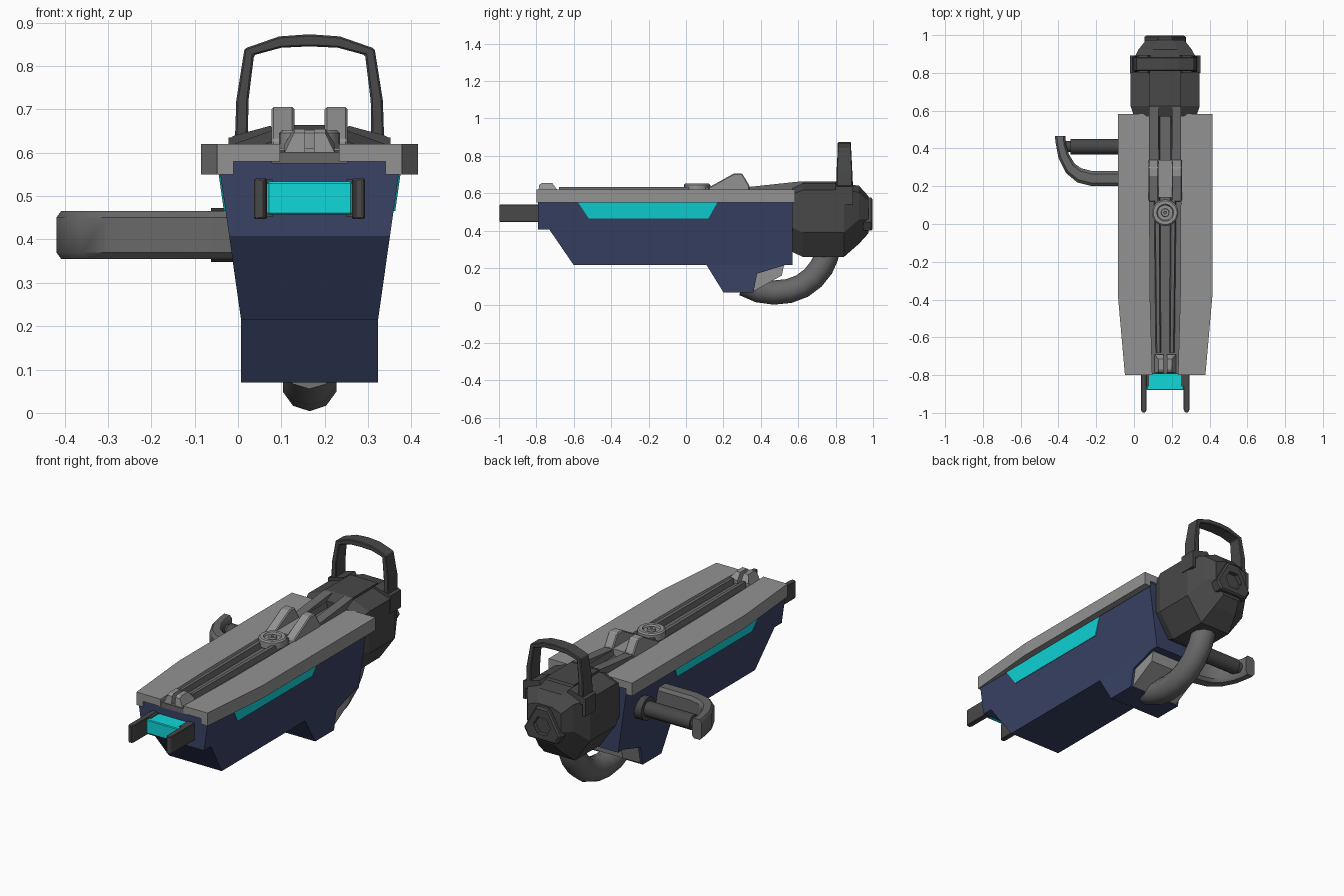
import bpy, bmesh
from math import sin, cos, pi
from mathutils import Vector

if "Cube" in bpy.data.objects:
    bpy.data.objects.remove(bpy.data.objects["Cube"])

CX = 0.165  # symmetry plane of the main body; every object is built around it


def material(name, col):
    m = bpy.data.materials.new(name)
    m.diffuse_color = (*col, 1)
    m.use_nodes = True
    m.node_tree.nodes["Principled BSDF"].inputs["Base Color"].default_value = m.diffuse_color
    return m


NAVY = material("navy", (0.04, 0.055, 0.13))
CYAN = material("cyan", (0.005, 0.68, 0.70))
DARK = material("dark_grey", (0.065, 0.065, 0.065))
MID = material("mid_grey", (0.14, 0.14, 0.14))
LIGHT = material("light_grey", (0.29, 0.29, 0.29))


def loft(name, rings, mat=None, mirror=False, bevel=0, closed=False, smooth=False):
    """Skin a list of equal-length rings; cap the ends unless closed."""
    bm = bmesh.new()
    vs = [[bm.verts.new(p) for p in r] for r in rings]
    n = len(rings[0])
    pairs = list(zip(vs, vs[1:])) + ([(vs[-1], vs[0])] if closed else [])
    for a, b in pairs:
        for i in range(n):
            j = (i + 1) % n
            bm.faces.new((a[i], a[j], b[j], b[i]))
    if not closed:
        bm.faces.new(vs[0])
        bm.faces.new(vs[-1])
    bmesh.ops.recalc_face_normals(bm, faces=bm.faces)
    me = bpy.data.meshes.new(name)
    bm.to_mesh(me)
    bm.free()
    ob = bpy.data.objects.new(name, me)
    ob.location.x = CX
    bpy.context.collection.objects.link(ob)
    if mat:
        me.materials.append(mat)
    if bevel:
        m = ob.modifiers.new("bevel", 'BEVEL')
        m.width, m.segments = bevel, 1
    if mirror:
        ob.modifiers.new("mirror", 'MIRROR')
    if smooth:
        bpy.context.view_layer.objects.active = ob
        ob.select_set(True)
        bpy.ops.object.shade_smooth_by_angle(angle=0.7)
        ob.select_set(False)
    return ob


def prism(name, axis, pts, a, b, mat=None, **kw):
    """Extrude a 2D outline along an axis from a to b."""
    put = {'X': lambda p, t: (t, p[0], p[1]), 'Y': lambda p, t: (p[0], t, p[1]),
           'Z': lambda p, t: (p[0], p[1], t)}[axis]
    return loft(name, [[put(p, t) for p in pts] for t in (a, b)], mat, **kw)


def rect(x0, x1, y0, y1):
    return [(x0, y0), (x1, y0), (x1, y1), (x0, y1)]


def circle(r, n, cx=0, cy=0):
    return [(cx + r * cos(2 * pi * i / n), cy + r * sin(2 * pi * i / n)) for i in range(n)]


def half(z):  # half width of the sloped body side
    return 0.158 + max(0, z - 0.215) * 0.142


# Body: sloped upper hull and straight lower keel
hull = [(-.79, .585), (-.79, .405), (-.73, .405), (-.60, .215), (.57, .215), (.57, .585)]
loft("upper_hull", [[(s * half(z), y, z) for y, z in hull] for s in (-1, 1)], NAVY)
keel = [(.11, .216), (.20, .07), (.36, .07), (.38, .17), (.53, .216)]
prism("lower_keel", 'X', keel, -.158, .158, NAVY)
wedge = [(.355, .072), (.37, .17), (.525, .22), (.512, .16)]
prism("keel_vent_wedge", 'X', wedge, -.145, .145, LIGHT)

# Glowing side panels
panel = [(-.58, .555), (.17, .555), (.12, .465), (-.52, .465)]
loft("side_light", [[(half(z) + d, y, z) for y, z in panel] for d in (-.01, .004)], CYAN, mirror=True)

# Top armour plates, an L section tapering towards the front
loft("top_plate", [[(i, y, .62), (o, y, .62), (o, y, .55), (o - .038, y, .55),
                    (o - .038, y, .58), (i, y, .58)]
                   for y, i, o in ((.582, .085, .25), (-.38, .08, .25), (-.80, .068, .213))],
     LIGHT, mirror=True)

# Central track and rails
prism("track_floor", 'Y', rect(-.088, .088, .575, .602), -.795, .58, MID)
loft("track_rail", [[(x0, y, .60), (x1, y, .60), (x1 - .006, y, .632), (x0 + .006, y, .632)]
                    for y, x0, x1 in ((-.68, .022, .05), (.58, .028, .064))], MID, mirror=True)
prism("track_rear_block", 'X', [(.34, .60), (.34, .634), (.62, .664), (.62, .60)], .035, .085,
      MID, mirror=True)

# Rear sight brackets, dial and front sight
bracket = [(.12, .60), (.12, .63), (.255, .705), (.30, .705), (.34, .64), (.34, .60)]
prism("rear_bracket", 'X', bracket, .035, .088, LIGHT, mirror=True, bevel=.005)
prism("bracket_bridge", 'X', rect(.14, .34, .60, .638), -.075, .075, LIGHT)
dial = [(.07, .61), (.07, .645), (.063, .652), (.045, .652), (.04, .642), (.022, .642),
        (.02, .652), (.008, .652), (.006, .644)]
loft("dial", [[(x, y + .06, z) for x, y in circle(r, 24)] for r, z in dial], LIGHT, smooth=True)
sight = [(-.79, .60), (-.785, .645), (-.77, .655), (-.715, .655), (-.69, .62), (-.69, .60)]
loft("front_sight", [[(x + (.012 if z > .63 else 0) * s, y, z) for y, z in sight]
                     for x, s in ((.01, 0), (.058, -1.8))], LIGHT, mirror=True)

# Front emitter and prongs
prism("emitter", 'Y', rect(-.098, .098, .457, .533), -.88, -.75, CYAN, bevel=.004)
prong = [(.098, -.75), (.128, -.75), (.128, -.985), (.122, -.997), (.104, -.997), (.098, -.98)]
prism("emitter_prong", 'Z', prong, .447, .54, DARK, mirror=True, bevel=.003)
prism("prong_root", 'X', rect(-.86, -.75, .452, .538), .085, .10, DARK, mirror=True)


# Rear engine housing
def housing(y, w, top, bot, k):
    sec = [(.46, top), (1, top - .035 * k), (1, bot + .13 * k), (.5, bot)]
    return [(w * x, y, z) for x, z in sec] + [(-w * x, y, z) for x, z in reversed(sec)]


loft("engine_housing", [housing(.57, .165, .63, .285, 1), housing(.625, .183, .652, .26, 1),
                        housing(.845, .183, .652, .26, 1), housing(.925, .14, .64, .33, 1),
                        housing(.975, .10, .585, .385, .6)], DARK)
prism("engine_top_ridge", 'X', [(.57, .60), (.57, .638), (.63, .664), (.84, .664), (.87, .60)],
      -.083, .083, DARK)

# Exhaust plate with hexagonal socket
tri = [(.11, .445), (.035, .577), (-.035, .577), (-.11, .445), (-.085, .4), (.085, .4)]
hexa = circle(.052, 6, 0, .478)
loft("exhaust_plate", [[(x, y, z) for x, z in p] for p, y in
                       ((tri, .94), (tri, .99), ([(x * .9, .478 + (z - .478) * .9) for x, z in tri], .998),
                        (hexa, .998), (hexa, .955))], DARK)

# Carry handle: arch swept with a rectangular section, plus its strap feet
outer = [(-.172, .63), (-.169, .72), (-.150, .84), (-.070, .868), (0, .873)]
inner = [(-.142, .63), (-.141, .72), (-.128, .825), (-.065, .842), (0, .845)]
flip = lambda pts: pts + [(-x, z) for x, z in reversed(pts[:-1])]
rings = []
for (xo, zo), (xi, zi) in zip(flip(outer), flip(inner)):
    d = .042 - .006 * (zo > .8)
    rings.append([(xo, .847 - d, zo), (xo, .847 + d, zo), (xi, .847 + d, zi), (xi, .847 - d, zi)])
loft("carry_handle", rings, DARK, bevel=.004)
strap = [(.187, .60), (.187, .632), (.172, .64), (.09, .662), (.075, .64), (.075, .60)]
prism("handle_foot", 'Y', strap, .80, .892, DARK, mirror=True)
prism("handle_side_strap", 'X', rect(.80, .892, .54, .635), .17, .187, DARK, mirror=True)


# Side grip: rod, collar and curved guard on the left
def rod(name, r, x0, x1, n, mat):
    return prism(name, 'X', circle(r, n, .41, .41), x0 - CX, x1 - CX, mat, smooth=True)


rod("grip_rod", .041, -.335, .02, 16, DARK)
rod("grip_neck", .03, -.375, -.33, 16, DARK)
rod("grip_collar", .062, -.062, .0, 16, DARK)
guard_out = [(.0, .20), (-.22, .20), (-.30, .22), (-.36, .27), (-.40, .35), (-.415, .43), (-.419, .465)]
guard_in = [(.0, .28), (-.22, .28), (-.28, .295), (-.315, .32), (-.345, .37), (-.36, .42), (-.363, .467)]
rings = []
for (xo, yo), (xi, yi) in zip(guard_out, guard_in):
    o, i = Vector((xo - CX, yo, 0)), Vector((xi - CX, yi, 0))
    rings.append([o.lerp(i, t) + Vector((0, 0, z)) for t, z in
                  ((0, .37), (.2, .355), (.8, .355), (1, .37), (1, .45), (.8, .465), (.2, .465), (0, .45))])
loft("grip_guard", rings, MID, smooth=True)

# Bent hose under the engine
path = [Vector((0, y, z)) for y, z in ((.31, .115), (.39, .08), (.47, .069), (.55, .077), (.62, .103),
                                       (.68, .148), (.725, .205), (.75, .26), (.76, .33))]
rings = []
for k, p in enumerate(path):
    t = (path[min(k + 1, len(path) - 1)] - path[max(k - 1, 0)]).normalized()
    up = Vector((0, -t.z, t.y))
    rings.append([p + Vector((1, 0, 0)) * (.065 * sin(a)) + up * (.065 * cos(a))
                  for a in (2 * pi * i / 10 for i in range(10))])
loft("hose", rings, MID, smooth=True)
